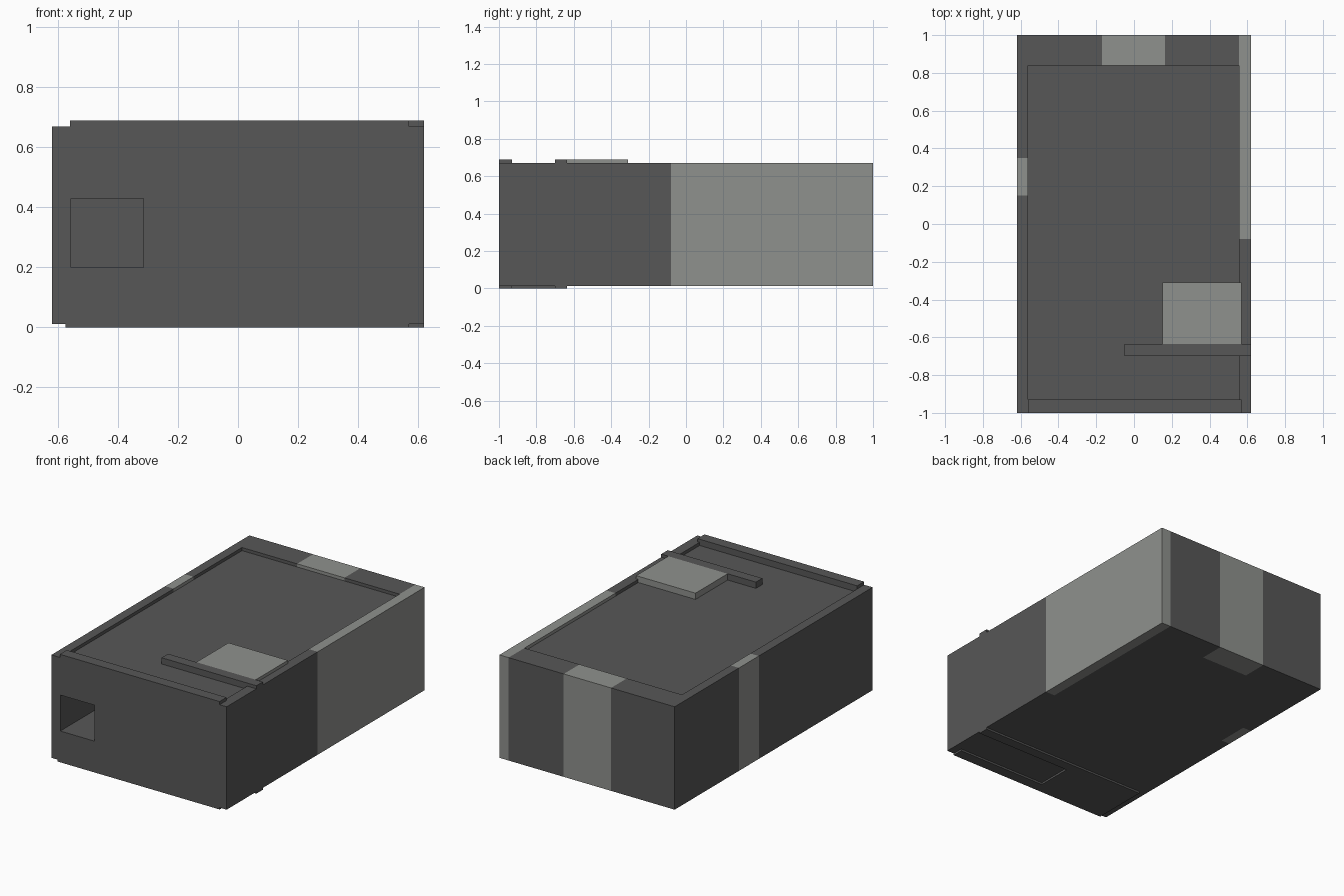
import bpy
import bmesh

if "Cube" in bpy.data.objects:
    bpy.data.objects.remove(bpy.data.objects["Cube"])


def material(name, rgb):
    m = bpy.data.materials.new(name)
    m.diffuse_color = (*rgb, 1)
    m.use_nodes = True
    m.node_tree.nodes["Principled BSDF"].inputs["Base Color"].default_value = m.diffuse_color
    return m


DARK = material("dark_grey", (0.096, 0.096, 0.096))
GLASS = material("pale_glass_grey", (0.275, 0.283, 0.267))


def box(name, x, y, z, mat=DARK):
    """Axis-aligned box from (min, max) pairs."""
    bm = bmesh.new()
    bmesh.ops.create_cube(bm, size=1)
    for v in bm.verts:
        v.co = [r[0] if c < 0 else r[1] for c, r in zip(v.co, (x, y, z))]
    me = bpy.data.meshes.new(name)
    bm.to_mesh(me)
    bm.free()
    me.materials.append(mat)
    ob = bpy.data.objects.new(name, me)
    bpy.context.collection.objects.link(ob)
    return ob


def cut(ob, cutter):
    mod = ob.modifiers.new("opening", 'BOOLEAN')
    mod.operation = 'DIFFERENCE'
    mod.solver = 'EXACT'
    mod.object = cutter
    bpy.context.view_layer.objects.active = ob
    bpy.ops.object.modifier_apply(modifier=mod.name)


# Main levels and wall lines
Z0, ZW, ZT = 0.012, 0.67, 0.69
ROOF = 0.65
XL, XR = -0.56, 0.555
YF, YB = -0.93, 0.84
WALL = (Z0, ZW)

# Inner block with the recessed roof
core = box("inner_block", (XL, XR), (YF, YB), (Z0, ROOF))

# Front wall, with raised parapet and low footing
front = box("front_wall", (-0.62, 0.62), (-1, YF), WALL)
box("front_parapet", (XL, 0.57), (-1, YF), (ZW, ZT))
box("front_footing", (-0.575, 0.57), (-1, YF), (0, Z0))

# Side and back walls, split into solid and glazed lengths
for name, x, y, mat in (
    ("left_wall_front", (-0.62, XL), (YF, 0.15), DARK),
    ("left_window", (-0.62, XL), (0.15, 0.35), GLASS),
    ("left_wall_back", (-0.62, XL), (0.35, 1), DARK),
    ("back_wall_left", (XL, -0.17), (YB, 1), DARK),
    ("back_window", (-0.17, 0.165), (YB, 1), GLASS),
    ("back_wall_right", (0.165, XR), (YB, 1), DARK),
    ("right_wall", (XR, 0.62), (YF, -0.08), DARK),
    ("right_glazing", (XR, 0.62), (-0.08, 1), GLASS),
):
    box(name, x, y, WALL, mat)

# Partition and glazed box rising through the roof
box("partition_wall", (-0.05, 0.62), (-0.70, -0.635), (ROOF, ZT))
box("roof_glass_box", (0.15, 0.57), (-0.635, -0.31), (ROOF, ZT), GLASS)

# Footings showing under the partition and the entrance room
box("partition_footing", (-0.575, 0.62), (-0.70, -0.635), (0, Z0))
box("entrance_footing", (-0.575, -0.06), (YF, -0.70), (0, Z0))

# Deep square opening in the front
cutter = box("opening_cutter", (-0.557, -0.315), (-1.1, -0.635), (0.2, 0.43))
for part in (front, core):
    cut(part, cutter)
bpy.data.objects.remove(cutter)
